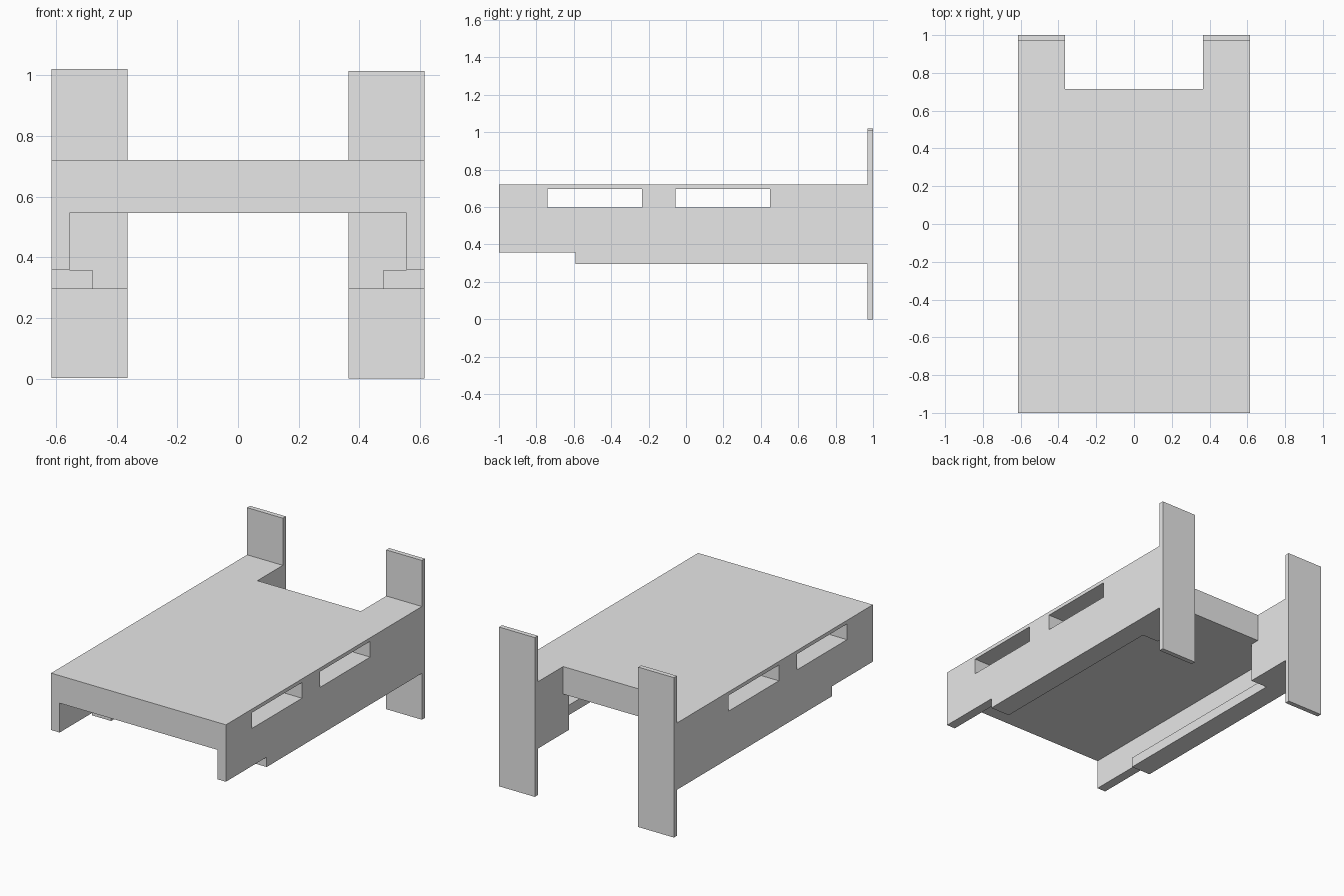
import bpy

cube = bpy.data.objects.get("Cube")
if cube:
    bpy.data.objects.remove(cube, do_unlink=True)

grey = bpy.data.materials.new("light_grey")
grey.use_nodes = True
grey.diffuse_color = (0.8, 0.8, 0.8, 1)
grey.node_tree.nodes["Principled BSDF"].inputs["Base Color"].default_value = (0.8, 0.8, 0.8, 1)


def box(name, x, y, z):
    """Axis-aligned box spanning three (low, high) ranges."""
    bpy.ops.mesh.primitive_cube_add(size=1)
    obj = bpy.context.object
    obj.name = name
    for v in obj.data.vertices:
        v.co = [lo + (c + 0.5) * (hi - lo) for c, (lo, hi) in zip(v.co, (x, y, z))]
    obj.data.materials.append(grey)
    return obj


def cut(target, x, y, z):
    """Subtract a box from the target and discard the cutter."""
    cutter = box("cutter", x, y, z)
    cutter.hide_render = True
    mod = target.modifiers.new("cut", 'BOOLEAN')
    mod.operation = 'DIFFERENCE'
    mod.solver = 'EXACT'
    mod.object = cutter
    bpy.context.view_layer.objects.active = target
    bpy.ops.object.modifier_apply(modifier=mod.name)
    bpy.data.objects.remove(cutter, do_unlink=True)


HALF = 0.615      # half width of the body
GAP = 0.364       # half width between the rear arms
DECK = 0.545      # underside of the deck
LEDGE = 0.358     # top of the inner ledges
LOW, HIGH = 0.295, 0.72
ARM = 0.655       # where the thick rear arms begin

# Body: deck, side walls, ledges and rear arms carved from one block
body = box("body", (-HALF, HALF), (-1, 0.97), (LOW, HIGH))
cut(body, (-GAP, GAP), (0.715, 1.1), (0.2, 0.8))             # rear notch
cut(body, (-0.48, 0.48), (-1.1, ARM), (0.2, DECK))           # space between ledges
cut(body, (-0.555, 0.555), (-1.1, ARM), (LEDGE, DECK))       # space above ledges
cut(body, (-GAP, GAP), (0.6, 1.1), (0.2, DECK))              # space between arms
cut(body, (-0.7, 0.7), (-1.1, -0.59), (0.2, LEDGE))          # raised front step

# Fork slots running through the deck
for start in (-0.74, -0.055):
    cut(body, (-0.7, 0.7), (start, start + 0.505), (0.597, 0.697))

# Tall rear plates, one slightly taller
box("right_rear_plate", (-HALF, -GAP), (0.97, 1), (0.003, 1.02))
box("left_rear_plate", (GAP, HALF), (0.97, 1), (0, 1.013))
